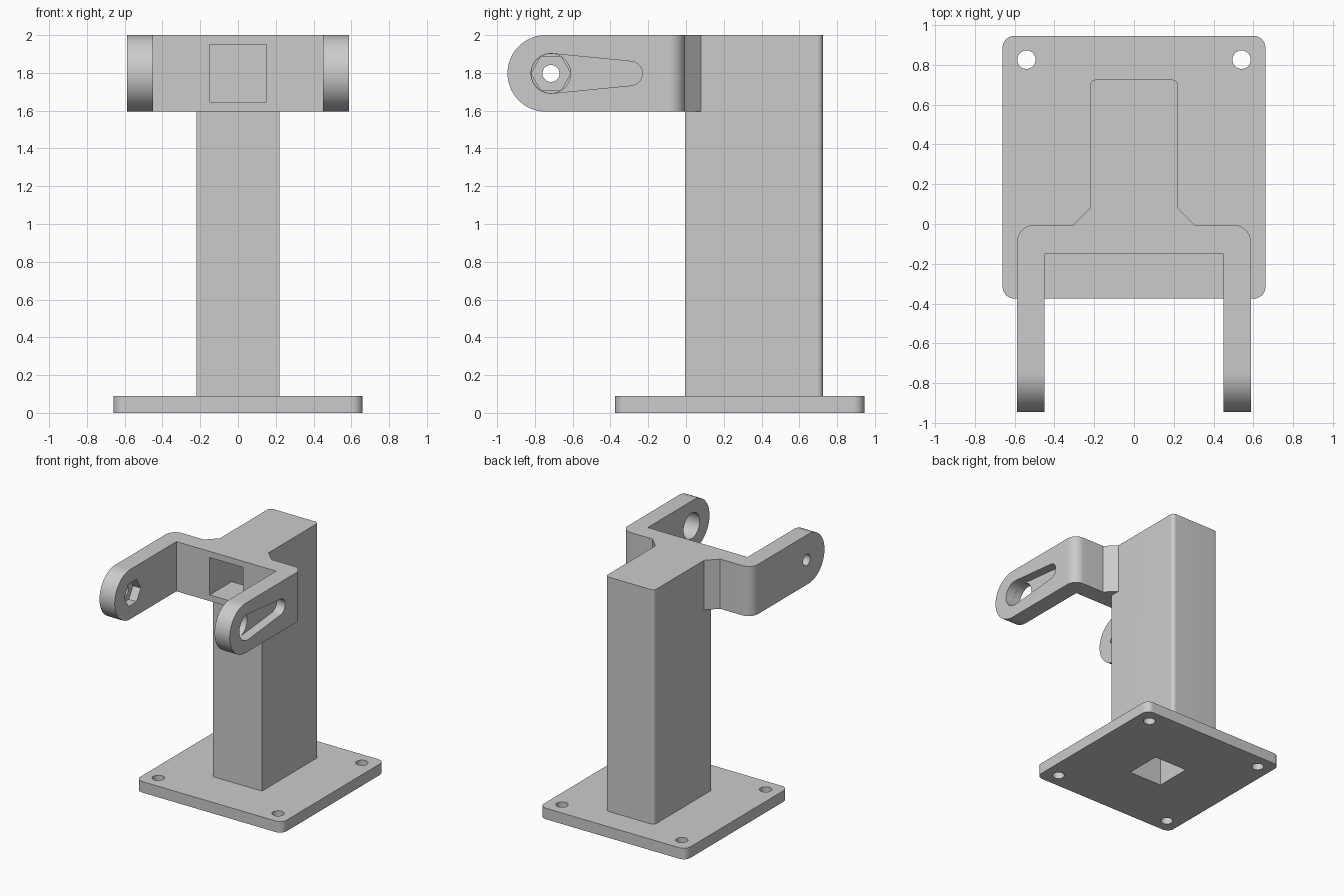
import bpy, bmesh
from math import radians, cos, sin, pi, acos, tan
from mathutils import Vector

if "Cube" in bpy.data.objects:
    bpy.data.objects.remove(bpy.data.objects["Cube"])

grey = bpy.data.materials.new("plain grey")
grey.use_nodes = True
grey.diffuse_color = (0.6, 0.6, 0.6, 1)
grey.node_tree.nodes["Principled BSDF"].inputs["Base Color"].default_value = (0.6, 0.6, 0.6, 1)


def arc(cx, cy, r, start, end, steps):
    return [(cx + r * cos(start + (end - start) * i / steps),
             cy + r * sin(start + (end - start) * i / steps)) for i in range(steps + 1)]


def circle(cx, cy, r, sides=40):
    return arc(cx, cy, r, 0, 2 * pi, sides)[:-1]


def rounded(corners, steps=14):
    """Outline from (x, y, radius) corners, each filleted by its radius."""
    out = []
    for i, (x, y, r) in enumerate(corners):
        p = Vector((x, y))
        if not r:
            out.append((x, y))
            continue
        a = (Vector(corners[i - 1][:2]) - p).normalized()
        b = (Vector(corners[(i + 1) % len(corners)][:2]) - p).normalized()
        half = a.angle(b) / 2
        centre = p + (a + b).normalized() * (r / sin(half))
        start = (p + a * (r / tan(half)) - centre).normalized()
        end = (p + b * (r / tan(half)) - centre).normalized()
        for k in range(steps + 1):
            out.append(tuple(centre + start.slerp(end, k / steps) * r))
    return out


def rect(x0, x1, y0, y1, r=0):
    return rounded([(x0, y0, r), (x1, y0, r), (x1, y1, r), (x0, y1, r)])


def prism(name, outline, axis, lo, hi):
    """Extrude an outline along z (drawn in xy), x (in yz) or y (in xz)."""
    place = {"z": lambda a, b, c: (a, b, c),
             "x": lambda a, b, c: (c, a, b),
             "y": lambda a, b, c: (a, c, b)}[axis]
    bm = bmesh.new()
    low = [bm.verts.new(place(a, b, lo)) for a, b in outline]
    high = [bm.verts.new(place(a, b, hi)) for a, b in outline]
    bm.faces.new(low)
    bm.faces.new(high)
    for i in range(len(low)):
        bm.faces.new((low[i - 1], low[i], high[i], high[i - 1]))
    bmesh.ops.remove_doubles(bm, verts=bm.verts, dist=1e-5)
    bmesh.ops.recalc_face_normals(bm, faces=bm.faces)
    mesh = bpy.data.meshes.new(name)
    bm.to_mesh(mesh)
    bm.free()
    mesh.materials.append(grey)
    obj = bpy.data.objects.new(name, mesh)
    bpy.context.collection.objects.link(obj)
    return obj


def select(obj):
    bpy.ops.object.select_all(action="DESELECT")
    obj.select_set(True)
    bpy.context.view_layer.objects.active = obj


def combine(obj, other, operation="DIFFERENCE"):
    mod = obj.modifiers.new("shape", "BOOLEAN")
    mod.operation, mod.solver, mod.object = operation, "EXACT", other
    select(obj)
    bpy.ops.object.modifier_apply(modifier=mod.name)
    bpy.data.objects.remove(other)


def finish(obj):
    bm = bmesh.new()
    bm.from_mesh(obj.data)
    bmesh.ops.remove_doubles(bm, verts=bm.verts, dist=1e-5)
    bmesh.ops.dissolve_limit(bm, angle_limit=radians(0.3), verts=bm.verts, edges=bm.edges)
    bm.to_mesh(obj.data)
    bm.free()
    select(obj)
    bpy.ops.object.shade_smooth_by_angle(angle=radians(30))


FRONT = -0.005            # front face of the column
PLATE_MID = 0.285         # centre of the base plate in y
BAR_LOW, TOP = 1.595, 2.0
PIVOT = (-0.715, 1.797)   # arm pivot in y, z

# Base plate with four bolt holes and the cable opening
plate = prism("base_plate", rect(-0.66, 0.66, PLATE_MID - 0.66, PLATE_MID + 0.66, 0.06), "z", 0, 0.09)
for sx in (-1, 1):
    for sy in (-1, 1):
        combine(plate, prism("bolt_hole", circle(sx * 0.54, PLATE_MID + sy * 0.54, 0.046), "z", -0.1, 0.2))

# Forked bracket: mirrored plan outline with gussets running into the column
half = [(0.45, -0.15, 0), (0.45, -0.945, 0), (0.587, -0.945, 0), (0.587, FRONT, 0.085),
        (0.305, FRONT, 0), (0.1, 0.2, 0)]
plan = half + [(-x, y, r) for x, y, r in reversed(half)]
bracket = prism("bracket", rounded(plan), "z", BAR_LOW, TOP)

# Round the arm ends
r_end = (TOP - BAR_LOW) / 2
side = rounded([(-0.945, BAR_LOW, r_end), (0.5, BAR_LOW, 0), (0.5, TOP, 0), (-0.945, TOP, r_end)], 24)
combine(bracket, prism("arm_profile", side, "x", -1, 1), "INTERSECT")

# Column, joined with the bracket
stand = prism("column_and_fork", rounded([(-0.22, FRONT, 0), (0.22, FRONT, 0),
                                          (0.22, 0.725, 0.03), (-0.22, 0.725, 0.03)]), "z", 0.09, TOP)
combine(stand, bracket, "UNION")

# Cable duct: up through the plate and column, out at the front
for part in (plate, stand):
    combine(part, prism("duct_riser", rect(-0.15, 0.15, PLATE_MID - 0.15, PLATE_MID + 0.15), "z", -0.1, 1.95))
combine(stand, prism("duct_window", rect(-0.15, 0.15, 1.645, 1.95), "y", -0.3, PLATE_MID + 0.15))

# Left arm: round hole and tapered keyhole recess in the outer face
py, pz = PIVOT
r1, r2, reach = 0.105, 0.064, 0.42
a = acos((r1 - r2) / reach)
keyhole = arc(py, pz, r1, a, 2 * pi - a, 32) + arc(py + reach, pz, r2, -a, a, 20)
combine(stand, prism("keyhole", keyhole, "x", 0.51, 0.7))
combine(stand, prism("round_hole", circle(py, pz, r1 - 0.001), "x", 0.4, 0.55))

# Right arm: bolt hole and hexagonal nut pocket in the inner face
combine(stand, prism("pivot_hole", circle(py, pz, 0.045), "x", -0.7, -0.4))
combine(stand, prism("nut_pocket", circle(py, pz, r1, 6), "x", -0.52, -0.4))

for part in (plate, stand):
    finish(part)
